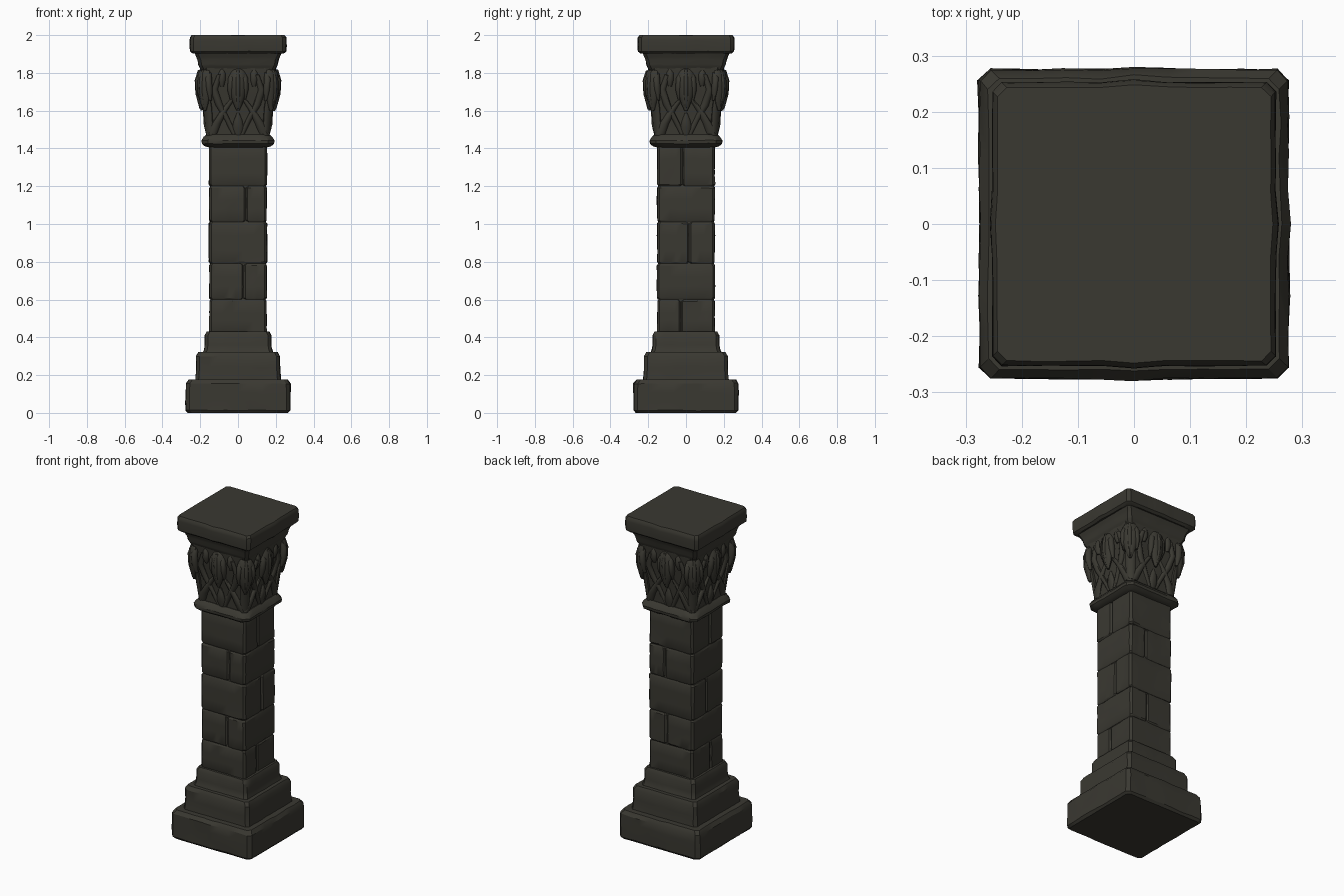
import bpy, bmesh, math, random
from mathutils import Vector, noise

if "Cube" in bpy.data.objects:
    bpy.data.objects.remove(bpy.data.objects["Cube"])

random.seed(4)
stone = bpy.data.materials.new("dark olive stone")
stone.diffuse_color = (0.042, 0.040, 0.031, 1)
stone.use_nodes = True
stone.node_tree.nodes["Principled BSDF"].inputs["Base Color"].default_value = stone.diffuse_color


def finish(bm, name, angle=32):
    bmesh.ops.recalc_face_normals(bm, faces=bm.faces)
    me = bpy.data.meshes.new(name)
    bm.to_mesh(me)
    bm.free()
    me.materials.append(stone)
    ob = bpy.data.objects.new(name, me)
    bpy.context.collection.objects.link(ob)
    bpy.ops.object.select_all(action='DESELECT')
    ob.select_set(True)
    bpy.context.view_layer.objects.active = ob
    bpy.ops.object.shade_smooth_by_angle(angle=math.radians(angle))
    return ob


def skin(bm, rings):
    """Join closed rings into a tube and fan both ends."""
    vs = [[bm.verts.new(p) for p in r] for r in rings]
    n = len(vs[0])
    for a, b in zip(vs, vs[1:]):
        for i in range(n):
            j = (i + 1) % n
            bm.faces.new((a[i], a[j], b[j], b[i]))
    for r in (vs[0], vs[-1]):
        c = bm.verts.new(sum((v.co for v in r), Vector()) / n)
        for i in range(n):
            bm.faces.new((r[i], r[(i + 1) % n], c))


def square(hx, hy, r, seg):
    """Rectangle outline with chamfered corners and divided sides."""
    c = [(hx, -hy + r), (hx, hy - r), (hx - r, hy), (-hx + r, hy),
         (-hx, hy - r), (-hx, -hy + r), (-hx + r, -hy), (hx - r, -hy)]
    pts = []
    for k in range(8):
        a, b = Vector(c[k]), Vector(c[(k + 1) % 8])
        m = seg if k % 2 == 0 else 1
        pts += [a.lerp(b, i / m) for i in range(m)]
    return pts


def block(bm, profile, cx=0, cy=0, hx=None, hy=None, r=0.015, seg=8, rough=0.006, notch=0.0):
    """Worn stone; profile is (half width or inset, z)."""
    off = Vector([random.uniform(0, 50) for _ in range(3)])
    rings = []
    zs = [z for _, z in profile]
    for s, z in profile:
        wx, wy = (s, s) if hx is None else (hx - s, hy - s)
        ring = []
        for p in square(wx, wy, r, seg):
            q = Vector((p.x + cx, p.y + cy, z))
            w = noise.noise(q * 13 + off) + 0.5 * noise.noise(q * 29 + off)
            d = rough * w
            if notch and min(abs(p.x), abs(p.y)) < 0.012:
                d -= notch
            m = max(abs(p.x) / wx, abs(p.y) / wy)
            if abs(p.x) / wx > m - 1e-4:
                q.x += math.copysign(d, p.x)
            if abs(p.y) / wy > m - 1e-4:
                q.y += math.copysign(d, p.y)
            if zs[0] < z < zs[-1]:
                q.z += rough * 0.7 * noise.noise(q * 17 - off)
            elif notch and z == zs[-1] and d < -notch * 0.6:
                q.z -= notch * 0.4
            ring.append(q)
        rings.append(ring)
    skin(bm, rings)


def tier(name, profile, **kw):
    bm = bmesh.new()
    block(bm, profile, **kw)
    return finish(bm, name)


# Stepped base
tier("plinth", [(.262, 0), (.274, .014), (.274, .06), (.274, .11), (.273, .155), (.258, .178)],
     r=.018, rough=.007, notch=.003)
tier("middle_step", [(.225, .165), (.222, .19), (.219, .24), (.219, .30), (.207, .322)], rough=.006)
tier("upper_step", [(.188, .31), (.178, .335), (.174, .36), (.174, .41), (.163, .432)], rough=.006)

# Shaft: courses of two blocks with alternating joints
bm = bmesh.new()
levels = [.42, .60, .79, 1.01, 1.20, 1.415]
for k, (a, b) in enumerate(zip(levels, levels[1:])):
    split = random.uniform(-.05, .05)
    prof = [(.006, a), (0, a + .010), (0, a + .07), (0, b - .07), (0, b - .010), (.006, b)]
    for sign in (-1, 1):
        h = (.15 - sign * split) / 2
        c = split + sign * h
        w = .15 + random.uniform(-.003, .003)
        if k % 2:
            block(bm, prof, cx=c, hx=h, hy=w, r=.010, seg=5)
        else:
            block(bm, prof, cy=c, hx=w, hy=h, r=.010, seg=5)
finish(bm, "shaft_blocks")
tier("shaft_core", [(.143, .42), (.143, 1.42)], rough=0)

# Capital body
tier("neck_ring", [(.150, 1.405), (.172, 1.412), (.188, 1.425), (.190, 1.442),
                   (.180, 1.460), (.163, 1.475)], r=.03, rough=.005)
tier("capital_bell", [(.158, 1.46), (.160, 1.52), (.168, 1.60), (.178, 1.67), (.188, 1.75),
                      (.196, 1.81), (.200, 1.845)], r=.03, rough=.008)
tier("abacus_moulding", [(.190, 1.81), (.204, 1.835), (.208, 1.845), (.212, 1.868),
                         (.219, 1.885), (.232, 1.912)], rough=.005)
tier("top_slab", [(.236, 1.902), (.250, 1.914), (.252, 1.94), (.252, 1.972),
                  (.251, 1.986), (.243, 2.0)], r=.016, rough=.003, notch=.005)


def sweep(bm, angle, path):
    """Oval loft; path is (outward, sideways, z, half width, half depth)."""
    o = Vector((math.cos(angle), math.sin(angle), 0))
    s = Vector((-o.y, o.x, 0))
    rings = []
    for d, u, z, w, t in path:
        c = o * d + s * u + Vector((0, 0, z))
        ring = []
        for i in range(10):
            a = math.tau * i / 10
            p = c + s * (w * math.cos(a)) + o * (t * math.sin(a))
            ring.append(p + Vector((0, 0, .006 * noise.noise(p * 30))))
        rings.append(ring)
    skin(bm, rings)


# Drooping leaves on the corners and face centres
bm = bmesh.new()
for k in range(8):
    ang = k * math.pi / 4
    g = .058 if k % 2 else 0
    sweep(bm, ang, [(.185 + g, 0, 1.825, .026, .012), (.194 + g, 0, 1.80, .040, .022),
                    (.198 + g, 0, 1.75, .046, .025), (.197 + g, 0, 1.69, .040, .024),
                    (.192 + g, 0, 1.64, .026, .018), (.190 + g, 0, 1.60, .008, .008)])
    # raised midrib and side lobes
    sweep(bm, ang, [(.203 + g, 0, 1.815, .008, .010), (.217 + g, 0, 1.76, .013, .013),
                    (.214 + g, 0, 1.69, .012, .012), (.196 + g, 0, 1.61, .005, .008)])
    for sg in (-1, 1):
        sweep(bm, ang, [(.186 + g, sg * .030, 1.80, .010, .010), (.198 + g, sg * .036, 1.77, .017, .019),
                        (.196 + g, sg * .040, 1.71, .016, .018), (.184 + g, sg * .036, 1.655, .006, .009)])
finish(bm, "drooping_leaves", 40)

# Lower foliage: stems forking to the corners and a small leaf on each face
bm = bmesh.new()
for k in range(4):
    ang = k * math.pi / 2
    for sg in (-1, 1):
        sweep(bm, ang, [(.158, sg * .02, 1.475, .014, .010), (.166, sg * .055, 1.55, .015, .012),
                        (.176, sg * .10, 1.63, .020, .015), (.190, sg * .125, 1.71, .018, .014),
                        (.198, sg * .10, 1.79, .012, .012)])
        sweep(bm, ang, [(.158, sg * .135, 1.475, .024, .010), (.167, sg * .115, 1.53, .024, .016),
                        (.172, sg * .075, 1.60, .018, .014), (.178, sg * .03, 1.66, .012, .010)])
        # scrolls between the upper leaves
        sweep(bm, ang, [(.186, sg * .085, 1.73, .010, .010), (.197, sg * .085, 1.765, .020, .014),
                        (.196, sg * .085, 1.80, .018, .012), (.192, sg * .085, 1.82, .008, .006)])
    sweep(bm, ang, [(.158, 0, 1.47, .020, .010), (.166, 0, 1.51, .030, .013),
                    (.170, 0, 1.55, .022, .014), (.170, 0, 1.59, .006, .008)])
    # stem up each corner
    sweep(bm, ang + math.pi / 4, [(.212, 0, 1.465, .022, .010), (.218, 0, 1.53, .026, .014),
                                  (.228, 0, 1.61, .030, .016), (.243, 0, 1.68, .030, .016)])
finish(bm, "lower_foliage", 40)
